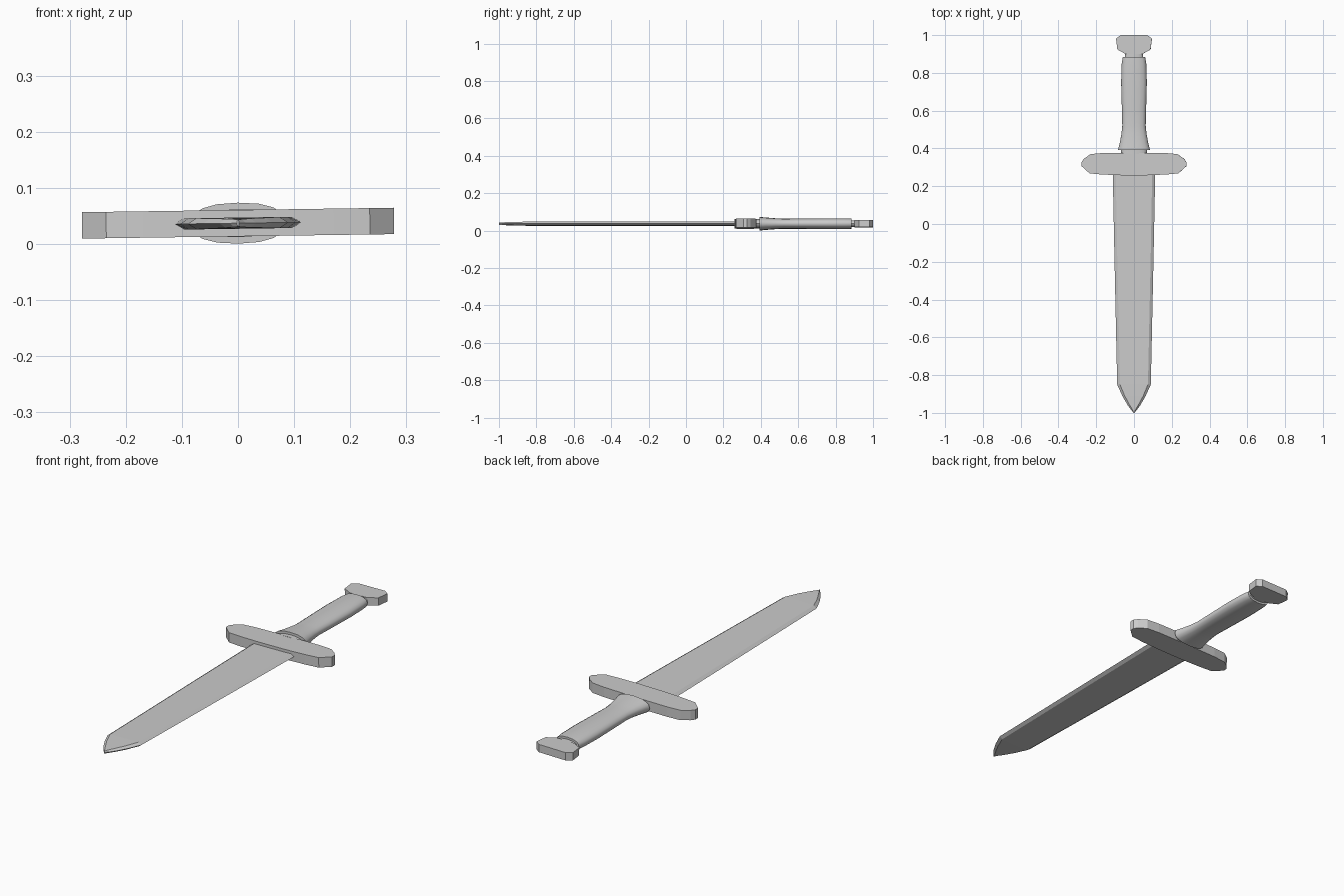
import bpy, bmesh, math
from mathutils import Matrix

if "Cube" in bpy.data.objects:
    bpy.data.objects.remove(bpy.data.objects["Cube"])

# The whole sword lies flat, rolled very slightly about its length
PLACE = Matrix.Translation((0, 0, 0.037)) @ Matrix.Rotation(-0.0143, 4, 'Y')


def finish(name, bm, smooth=False):
    bmesh.ops.recalc_face_normals(bm, faces=bm.faces)
    me = bpy.data.meshes.new(name)
    bm.transform(PLACE)
    bm.to_mesh(me)
    bm.free()
    ob = bpy.data.objects.new(name, me)
    bpy.context.collection.objects.link(ob)
    if smooth:
        bpy.ops.object.select_all(action='DESELECT')
        ob.select_set(True)
        bpy.context.view_layer.objects.active = ob
        bpy.ops.object.shade_smooth_by_angle(angle=math.radians(40))
    return ob


def loft(name, rings, smooth=False):
    """Skin a list of equal-length rings and cap both ends."""
    bm = bmesh.new()
    vs = [[bm.verts.new(p) for p in r] for r in rings]
    n = len(vs[0])
    for a, b in zip(vs, vs[1:]):
        for i in range(n):
            j = (i + 1) % n
            bm.faces.new((a[i], a[j], b[j], b[i]))
    bm.faces.new(vs[0])
    bm.faces.new(vs[-1])
    return finish(name, bm, smooth)


def oval(y, hw, hz, n=16, p=0.85):
    ring = []
    for i in range(n):
        a = 2 * math.pi * i / n
        c, s = math.cos(a), math.sin(a)
        ring.append((hw * math.copysign(abs(c) ** p, c), y,
                     hz * math.copysign(abs(s) ** p, s)))
    return ring


def plate(name, half, hz):
    """Mirror a right-hand outline across x = 0 and give it thickness."""
    outline = half + [(-x, y) for x, y in reversed(half)]
    return loft(name, [[(x, y, z) for x, y in outline] for z in (-hz, hz)])


def blade_ring(y, hw, flat, hz):
    return [(hw, y, 0), (flat, y, hz), (-flat, y, hz),
            (-hw, y, 0), (-flat, y, -hz), (flat, y, -hz)]


# Blade: tapering hexagonal section with bevelled edges
loft("blade", [blade_ring(*s) for s in (
    (0.30, 0.113, 0.097, 0.010), (-0.20, 0.103, 0.088, 0.010),
    (-0.85, 0.089, 0.074, 0.010), (-0.91, 0.062, 0.049, 0.009),
    (-0.96, 0.033, 0.022, 0.008), (-0.985, 0.014, 0.007, 0.007),
    (-1.0, 0.002, 0.001, 0.006))])

# Crossguard
plate("crossguard", [(0.07, 0.258), (0.17, 0.262), (0.235, 0.268), (0.278, 0.307),
                     (0.278, 0.327), (0.265, 0.345), (0.23, 0.37),
                     (0.165, 0.376), (0.07, 0.377)], 0.0235)

# Collar between guard and grip
loft("collar", [oval(y, 0.068, 0.025) for y in (0.37, 0.396)], True)

# Grip: flared at the guard, slightly swollen in the middle
loft("grip", [oval(*s) for s in (
    (0.392, 0.085, 0.0365), (0.43, 0.075, 0.033), (0.48, 0.066, 0.029),
    (0.52, 0.062, 0.027), (0.60, 0.064, 0.028), (0.75, 0.068, 0.029),
    (0.85, 0.065, 0.029), (0.885, 0.059, 0.028))], True)

# Neck between grip and pommel
loft("pommel_neck", [oval(y, 0.048, 0.018) for y in (0.88, 0.91)], True)

# Pommel
plate("pommel", [(0.045, 0.9), (0.088, 0.924), (0.095, 0.982), (0.07, 1.0)], 0.0185)
